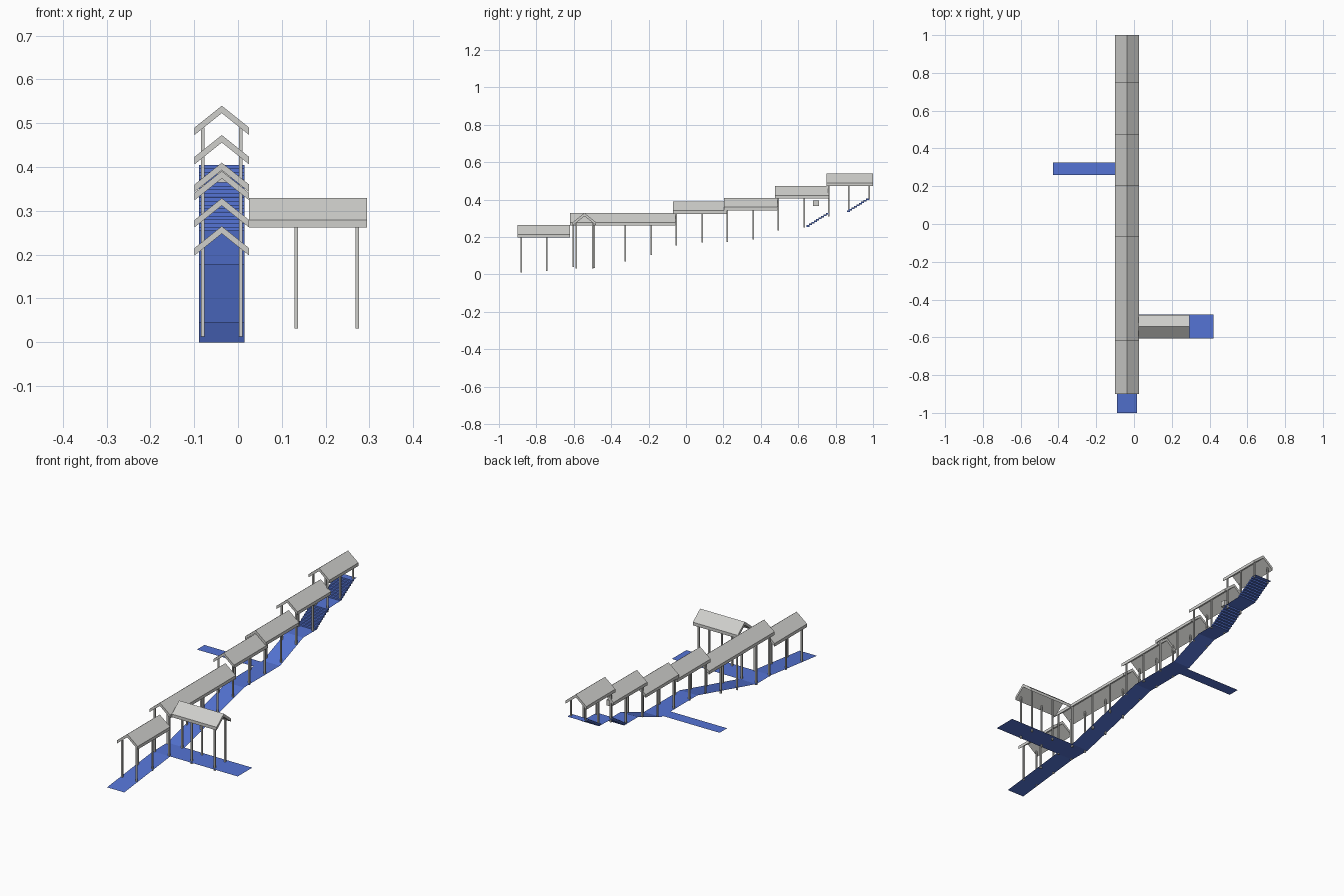
import bpy, bmesh

if "Cube" in bpy.data.objects:
    bpy.data.objects.remove(bpy.data.objects["Cube"])


def material(name, rgb):
    m = bpy.data.materials.new(name)
    m.diffuse_color = (*rgb, 1)
    m.use_nodes = True
    m.node_tree.nodes["Principled BSDF"].inputs["Base Color"].default_value = m.diffuse_color
    return m


BLUE = material("walkway blue", (0.09, 0.175, 0.66))
GREY = material("shelter grey", (0.62, 0.62, 0.60))
CX = -0.037          # centre line of the main walkway
X0, X1 = -0.089, 0.015


def finish(name, bm, mat):
    bmesh.ops.recalc_face_normals(bm, faces=bm.faces)
    me = bpy.data.meshes.new(name)
    bm.to_mesh(me)
    bm.free()
    me.materials.append(mat)
    ob = bpy.data.objects.new(name, me)
    bpy.context.collection.objects.link(ob)
    return ob


def box(name, lo, hi, mat):
    bm = bmesh.new()
    bmesh.ops.create_cube(bm, size=1)
    for v in bm.verts:
        v.co = [a + (c + 0.5) * (b - a) for a, b, c in zip(lo, hi, v.co)]
    return finish(name, bm, mat)


def strip(name, path, x0=X0, x1=X1):
    """Thin walking surface following (y, z) points, facing up."""
    bm = bmesh.new()
    rows = [(bm.verts.new((x0, y, z)), bm.verts.new((x1, y, z))) for y, z in path]
    for a, b in zip(rows, rows[1:]):
        bm.faces.new((a[0], a[1], b[1], b[0]))
    me = bpy.data.meshes.new(name)
    bm.to_mesh(me)
    bm.free()
    me.materials.append(BLUE)
    bpy.context.collection.objects.link(bpy.data.objects.new(name, me))


def roof(name, start, end, ridge, centre, along_x=False):
    """Gabled slab extruded along y (or x)."""
    w, drop, t = 0.0625, 0.05, 0.017
    profile = [(-w, -drop), (0, 0), (w, -drop), (w, -drop - t), (0, -t), (-w, -drop - t)]
    bm = bmesh.new()
    ends = []
    for s in (start, end):
        ends.append([bm.verts.new((s, centre + u, ridge + v) if along_x
                                  else (centre + u, s, ridge + v)) for u, v in profile])
    for i in range(6):
        j = (i + 1) % 6
        bm.faces.new((ends[0][i], ends[0][j], ends[1][j], ends[1][i]))
    for e in ends:      # two quads per gable end
        bm.faces.new((e[0], e[1], e[4], e[5]))
        bm.faces.new((e[1], e[2], e[3], e[4]))
    finish(name, bm, GREY)


def post(name, x, y, z0, z1):
    r = 0.004
    box(name, (x - r, y - r, z0), (x + r, y + r, z1), GREY)


# main walkway: ramps and level parts, with two flights of steps
strip("lower_walkway", [(-1, 0), (-0.605, 0.045), (-0.48, 0.045), (0.03, 0.178),
                        (0.34, 0.178), (0.54, 0.255), (0.645, 0.255)])
strip("stair_landing", [(0.76, 0.33), (0.86, 0.333)])
strip("top_landing", [(0.975, 0.405), (1.0, 0.405)])


def stairs(name, y0, y1, z0, z1, n=9):
    dy, dz = (y1 - y0) / n, (z1 - z0) / n
    for i in range(n):
        box(f"{name}_step", (X0, y0 + i * dy, z0 + i * dz),
            (X1, y0 + (i + 1) * dy + 0.003, z0 + (i + 1) * dz), BLUE)


stairs("lower_stair", 0.645, 0.76, 0.255, 0.33)
stairs("upper_stair", 0.86, 0.975, 0.333, 0.405)

# side paths
strip("right_path", [(-0.605, 0.045), (-0.48, 0.045)], X1, 0.422)
strip("left_path", [(0.26, 0.178), (0.325, 0.178)], -0.43, X0)

# stepped roofs over the main walkway, and the side shelter roof
for y0, y1, ridge in [(-0.90, -0.62, 0.265), (-0.62, -0.055, 0.329), (-0.07, 0.22, 0.391),
                      (0.203, 0.49, 0.41), (0.475, 0.765, 0.473), (0.75, 1.0, 0.54)]:
    roof("walkway_roof", y0, y1, ridge, CX)
roof("side_roof", 0.025, 0.295, 0.329, -0.543, along_x=True)

# posts in pairs: y, bottom, ridge height of the roof they carry
for y, z, ridge in [(-0.882, 0.01, 0.265), (-0.745, 0.02, 0.265), (-0.602, 0.04, 0.329),
                    (-0.49, 0.035, 0.329), (-0.325, 0.07, 0.329), (-0.185, 0.105, 0.329),
                    (-0.052, 0.155, 0.391), (0.087, 0.17, 0.391), (0.22, 0.175, 0.41),
                    (0.36, 0.187, 0.41), (0.492, 0.235, 0.473), (0.633, 0.25, 0.473),
                    (0.762, 0.31, 0.54), (0.87, 0.333, 0.54), (0.981, 0.4, 0.54)]:
    for side in (-1, 1):
        post("walkway_post", CX + side * 0.0435, y, z, ridge - 0.05)
for x in (0.133, 0.272):
    for y in (-0.588, -0.499):
        post("side_post", x, y, 0.031, 0.279)

# small hanging box under the fifth roof
box("hanging_box", (CX - 0.01, 0.68, 0.365), (CX + 0.02, 0.71, 0.395), GREY)
